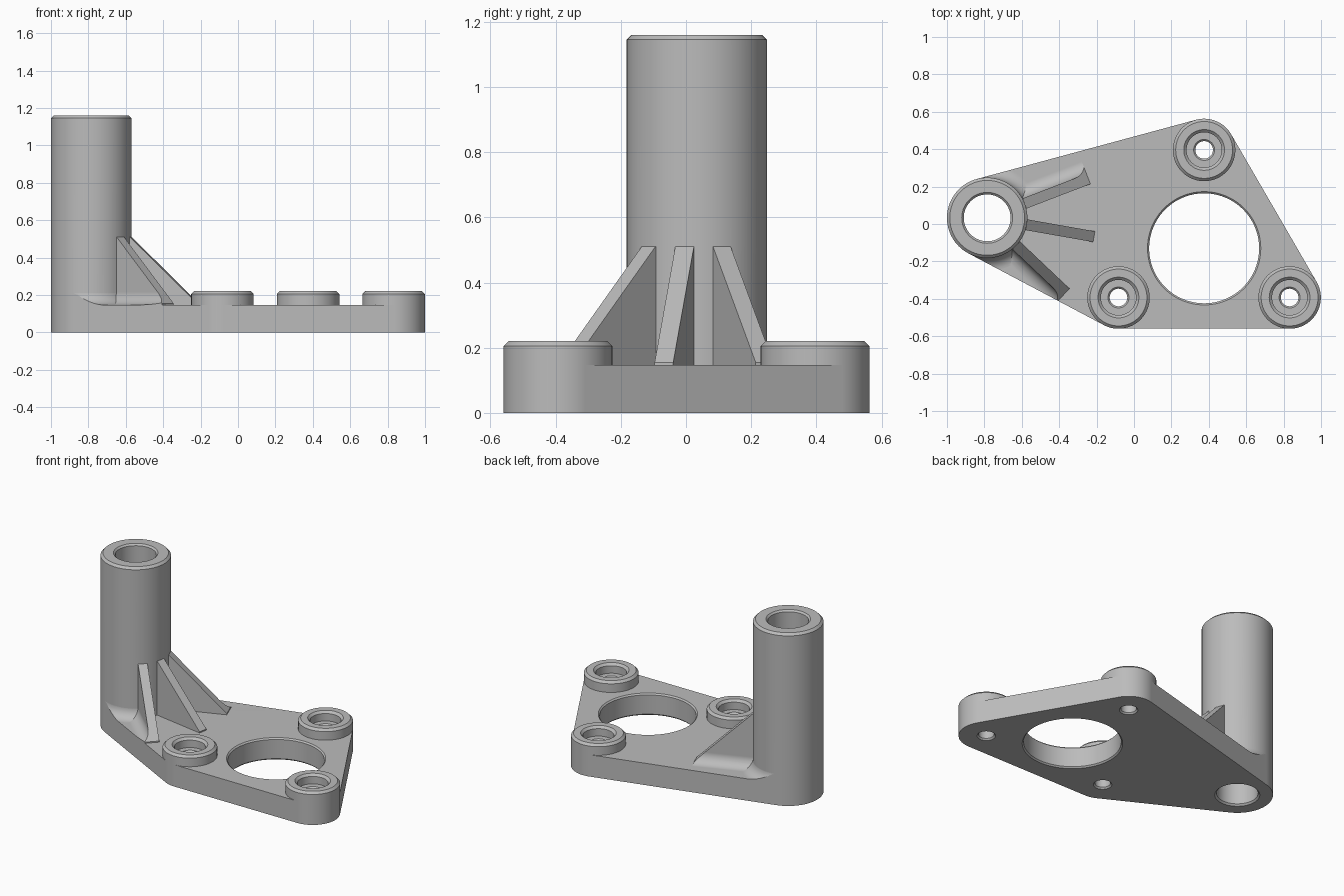
import bpy, bmesh
from math import cos, sin, pi, radians
from mathutils import Vector
from mathutils.geometry import convex_hull_2d

cube = bpy.data.objects.get("Cube")
if cube:
    bpy.data.objects.remove(cube, do_unlink=True)

grey = bpy.data.materials.new("cast grey")
grey.use_nodes = True
colour = (0.5, 0.5, 0.5, 1)
grey.diffuse_color = colour
grey.node_tree.nodes["Principled BSDF"].inputs["Base Color"].default_value = colour

SEG = 96
PLATE_H, POST_H, BOSS_H = 0.147, 1.16, 0.22
POST, POST_R = (-0.785, 0.033), 0.215
BOSSES, BOSS_R = [(0.375, 0.396), (-0.083, -0.393), (0.832, -0.393)], 0.167
WINDOW = (0.375, -0.13)
FILLET, BEVEL = 0.07, 0.015
RIB_ANGLES, RIB_W, RIB_END, RIB_TOP = (21, -10, -43.5), 0.058, 0.58, 0.51


def loft(name, sections):
    """Skin matching closed sections into a capped solid."""
    bm = bmesh.new()
    rings = [[bm.verts.new(p) for p in s] for s in sections]
    n = len(rings[0])
    for a, b in zip(rings, rings[1:]):
        for i in range(n):
            j = (i + 1) % n
            bm.faces.new((a[i], a[j], b[j], b[i]))
    bm.faces.new(rings[0])
    bm.faces.new(rings[-1])
    bmesh.ops.recalc_face_normals(bm, faces=bm.faces)
    mesh = bpy.data.meshes.new(name)
    bm.to_mesh(mesh)
    bm.free()
    obj = bpy.data.objects.new(name, mesh)
    bpy.context.collection.objects.link(obj)
    mesh.materials.append(grey)
    return obj


def circle(centre, r, z=0.0):
    return [(centre[0] + r * cos(2 * pi * i / SEG), centre[1] + r * sin(2 * pi * i / SEG), z)
            for i in range(SEG)]


def lathe(name, centre, profile):
    return loft(name, [circle(centre, r, z) for r, z in profile])


def combine(target, tool, operation):
    """Apply a boolean and discard the tool."""
    mod = target.modifiers.new("combine", "BOOLEAN")
    mod.operation, mod.solver, mod.object = operation, "EXACT", tool
    bpy.context.view_layer.update()
    result = bpy.data.meshes.new_from_object(
        target.evaluated_get(bpy.context.evaluated_depsgraph_get()))
    target.modifiers.clear()
    target.data = result
    bpy.data.objects.remove(tool, do_unlink=True)


# Plate outline wraps the post and the three bosses
points = [p[:2] for p in circle(POST, POST_R)]
for c in BOSSES:
    points += [p[:2] for p in circle(c, BOSS_R)]
outline = [points[i] for i in convex_hull_2d([Vector(p) for p in points])]


def slab(name, z0, z1):
    return loft(name, [[(x, y, z) for x, y in outline] for z in (z0, z1)])


def fillet_curve(offset):
    """Concave quarter round from the wall down to the plate."""
    steps = 10
    return [(offset + FILLET * (1 - cos(t)), PLATE_H + FILLET * (1 - sin(t)))
            for t in (pi / 2 * i / steps for i in range(steps, -1, -1))][::-1]


def rib(angle, side):
    """Gusset on the post, with a root fillet on one side if side is not 0."""
    a = radians(angle)
    out, across = Vector((cos(a), sin(a), 0)), Vector((-sin(a), cos(a), 0))
    base, up = Vector((*POST, 0)), Vector((0, 0, 1))
    half, low = RIB_W / 2, PLATE_H - 0.04
    if side:
        edge = sorted(fillet_curve(half), key=lambda p: p[0])
        section = [(-half, low), (-half, RIB_TOP), (half, RIB_TOP)] + edge + [(half + FILLET, low)]
        section = [(s * side, z) for s, z in section]
    else:
        section = [(-half, low), (-half, RIB_TOP), (half, RIB_TOP), (half, low)]
    body = loft("rib", [[base + out * r + across * s + up * z for s, z in section]
                        for r in (0.17, RIB_END)])
    # Sloping top trims both the web and its fillet
    wedge = [(0.1, 0), (0.1, RIB_TOP), (POST_R, RIB_TOP), (RIB_END, PLATE_H + 0.008),
             (RIB_END + 0.1, PLATE_H + 0.008), (RIB_END + 0.1, 0)]
    combine(body, loft("rib_wedge", [[base + out * r + across * s + up * z for r, z in wedge]
                                     for s in (-0.3, 0.3)]), "INTERSECT")
    return body


def post_fillet(start, end):
    """Sector of fillet around the foot of the post."""
    section = [(0.19, PLATE_H - 0.04), (0.19, PLATE_H + FILLET)]
    section += sorted(fillet_curve(POST_R - 0.0005), key=lambda p: p[0])
    section += [(POST_R + FILLET, PLATE_H - 0.04)]
    angles = [radians(start + (end - start) * i / 24) for i in range(25)]
    return loft("post_fillet", [[(POST[0] + r * cos(a), POST[1] + r * sin(a), z)
                                 for r, z in section] for a in angles])


# Plate, bosses and post
bracket = slab("mounting_bracket", 0, PLATE_H)
for c in BOSSES:
    combine(bracket, lathe("boss", c, [(BOSS_R, 0), (BOSS_R, BOSS_H - BEVEL),
                                       (BOSS_R - BEVEL, BOSS_H)]), "UNION")
combine(bracket, lathe("post", POST, [(POST_R, 0), (POST_R, POST_H - BEVEL),
                                      (POST_R - BEVEL, POST_H)]), "UNION")

# Ribs and root fillets, trimmed to the plate outline
gussets = [rib(a, s) for a, s in zip(RIB_ANGLES, (1, 0, -1))]
gussets += [post_fillet(RIB_ANGLES[0], 106), post_fillet(-119, RIB_ANGLES[2])]
for g in gussets:
    combine(g, slab("trim", -0.1, 1), "INTERSECT")
    combine(bracket, g, "UNION")


# Bores, with small bevels continued past the open faces
def bore(centre, r, top, bevel):
    return lathe("bore", centre, [(r + 2 * bevel, -bevel), (r, bevel),
                                  (r, top - bevel), (r + 2 * bevel, top + bevel)])


combine(bracket, bore(POST, 0.125, POST_H, 0.011), "DIFFERENCE")
combine(bracket, bore(WINDOW, 0.294, PLATE_H, 0.009), "DIFFERENCE")
for c in BOSSES:
    floor = BOSS_H - 0.065
    combine(bracket, lathe("counterbore", c, [
        (0.065, -0.01), (0.047, 0.01), (0.047, floor - 0.009), (0.056, floor),
        (0.094, floor), (0.094, BOSS_H - BEVEL), (0.124, BOSS_H + BEVEL)]), "DIFFERENCE")

# Smooth shading on the rounds, crisp edges elsewhere
bpy.ops.object.select_all(action="DESELECT")
bracket.select_set(True)
bpy.context.view_layer.objects.active = bracket
bpy.ops.object.shade_smooth_by_angle(angle=radians(25))
weighted = bracket.modifiers.new("weighted_normals", "WEIGHTED_NORMAL")
weighted.keep_sharp = True
